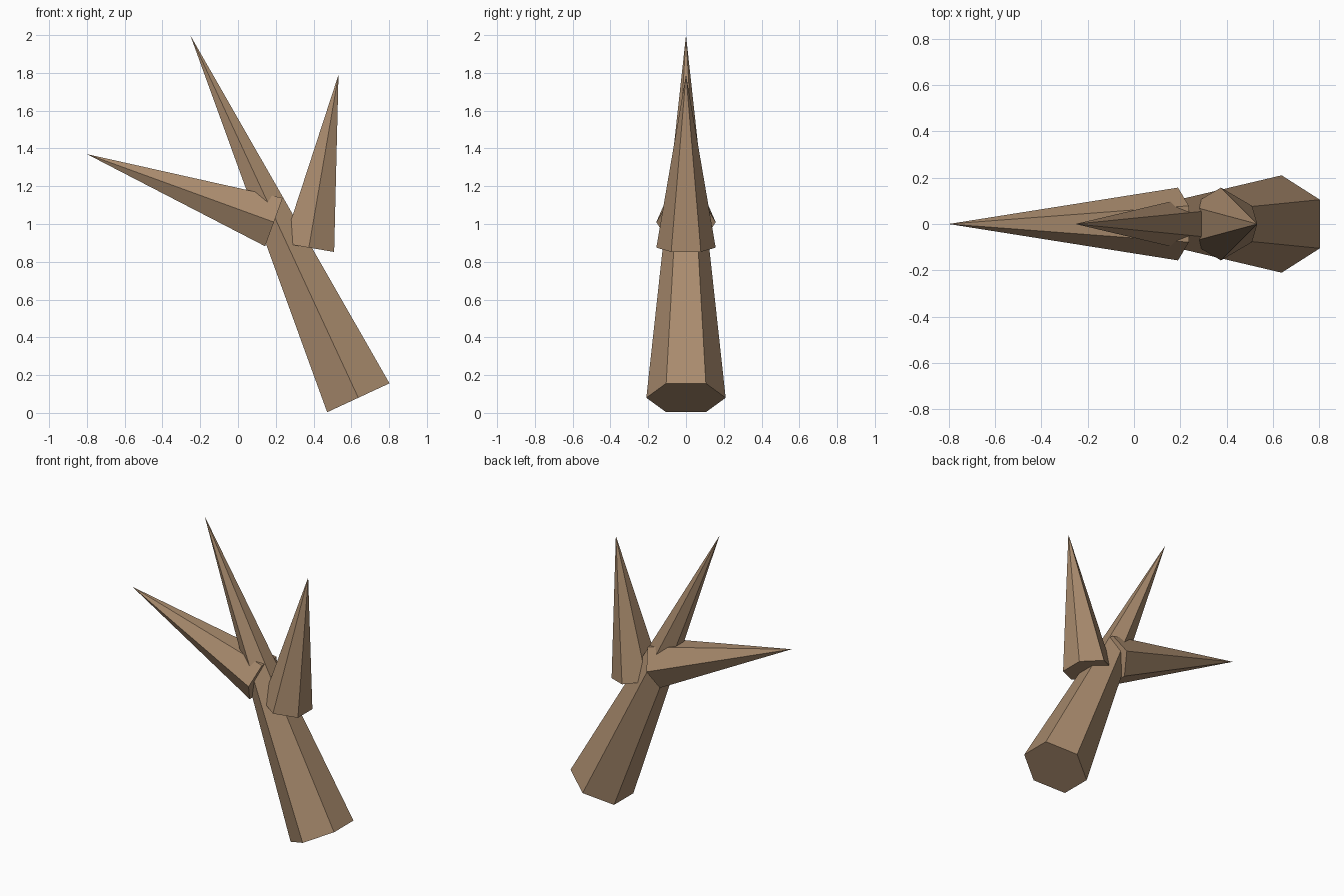
import bpy
import bmesh
import math
from mathutils import Matrix, Vector

cube = bpy.data.objects.get("Cube")
if cube:
    bpy.data.objects.remove(cube, do_unlink=True)

# Bark colour
bark = bpy.data.materials.new("brown_bark")
bark.use_nodes = True
colour = (0.40, 0.26, 0.155, 1)
bark.diffuse_color = colour
bsdf = bark.node_tree.nodes["Principled BSDF"]
bsdf.inputs["Base Color"].default_value = colour
bsdf.inputs["Roughness"].default_value = 0.9


def spike(name, base, tip, radius, sides=6):
    """Flat-shaded pointed limb in the XZ plane, with corners toward +y and -y."""
    base, tip = Vector(base), Vector(tip)
    axis = (tip - base).normalized()
    depth_dir = Vector((0, 1, 0))
    side_dir = depth_dir.cross(axis)
    bm = bmesh.new()
    ring = []
    for i in range(sides):
        a = math.tau * i / sides
        offset = depth_dir * math.cos(a) + side_dir * math.sin(a)
        ring.append(bm.verts.new(base + radius * offset))
    point = bm.verts.new(tip)
    bm.faces.new(ring)
    for i in range(sides):
        bm.faces.new((ring[i], ring[(i + 1) % sides], point))
    bmesh.ops.recalc_face_normals(bm, faces=bm.faces[:])
    mesh = bpy.data.meshes.new(name)
    bm.to_mesh(mesh)
    bm.free()
    mesh.materials.append(bark)
    obj = bpy.data.objects.new(name, mesh)
    bpy.context.collection.objects.link(obj)
    return obj


# Leaning trunk and its two side branches
spike("trunk", (0.637, 0, 0.08), (-0.253, 0, 2.0), 0.21)
spike("right_branch", (0.19, 0, 1.01), (-0.80, 0, 1.37), 0.157)
spike("left_branch", (0.375, 0, 0.875), (0.532, 0, 1.79), 0.157)
